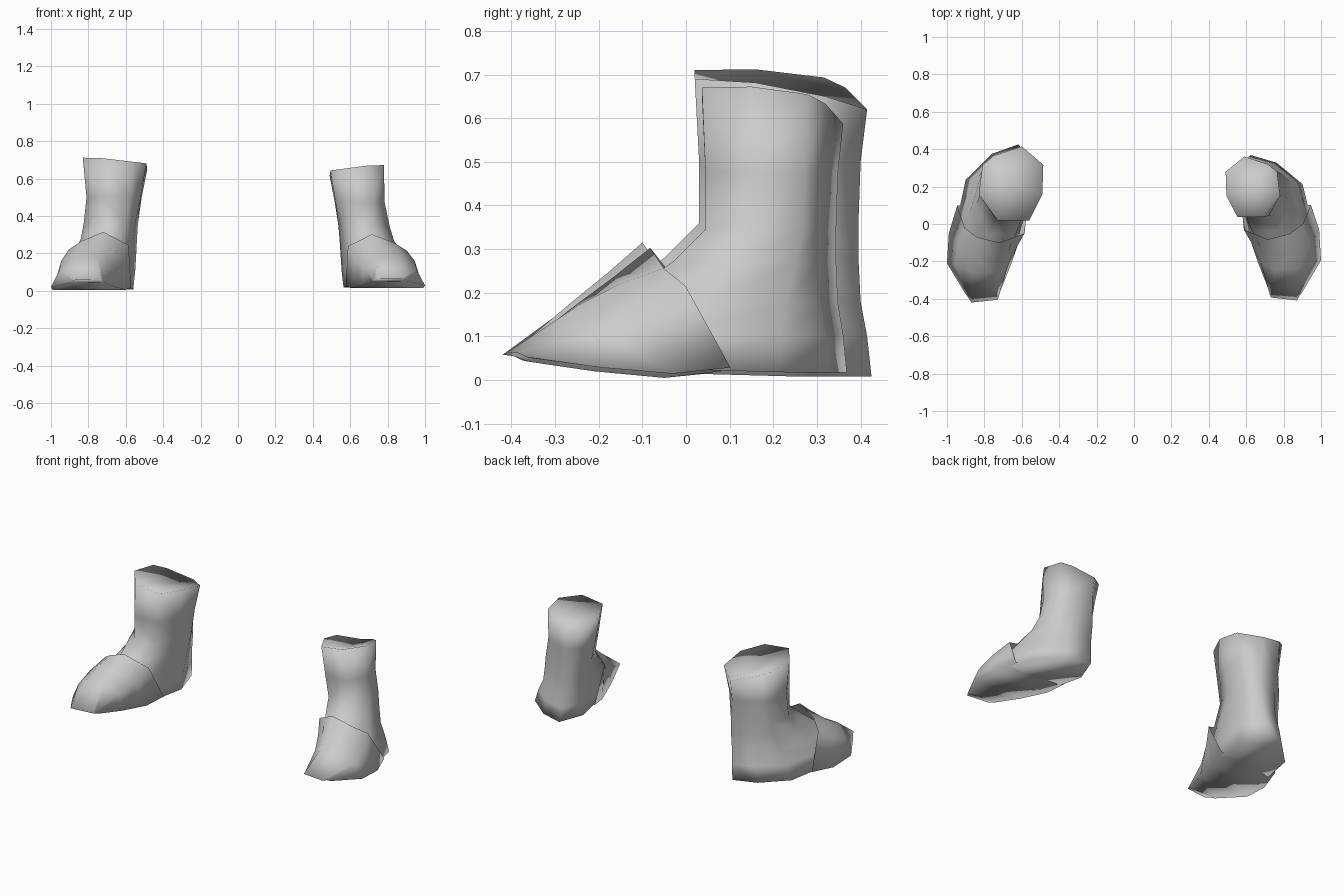
import bpy, bmesh

if "Cube" in bpy.data.objects:
    bpy.data.objects.remove(bpy.data.objects["Cube"])

grey = bpy.data.materials.new("plain_grey")
grey.diffuse_color = (0.6, 0.6, 0.6, 1)
grey.use_nodes = True
grey.node_tree.nodes["Principled BSDF"].inputs["Base Color"].default_value = grey.diffuse_color

# Horizontal slices of the boot: z front, z back, y front, y back,
# then outer and inner x at four stations from front to back
STATIONS = (0, 0.35, 0.75, 1)
SLICES = [
    (.04, .008, -.33, .425, -.90, -.74, -.965, -.61, -.90, -.56, -.76, -.62),
    (.10, .10, -.28, .415, -.89, -.74, -.935, -.61, -.87, -.55, -.75, -.61),
    (.18, .18, -.18, .40, -.85, -.69, -.89, -.59, -.83, -.545, -.74, -.60),
    (.28, .28, -.05, .395, -.78, -.63, -.84, -.565, -.81, -.54, -.73, -.59),
    (.36, .36, .03, .395, -.74, -.60, -.825, -.55, -.80, -.535, -.73, -.59),
    (.50, .50, .03, .40, -.74, -.58, -.81, -.52, -.79, -.515, -.74, -.60),
    (.71, .64, .02, .415, -.73, -.56, -.83, -.49, -.81, -.485, -.75, -.60),
]
# Toe cap arches, from the raised lip to the tip
CAP = [
    [(-.945, .10, .02), (-.905, -.02, .22), (-.84, -.07, .265), (-.72, -.10, .315),
     (-.585, -.05, .245), (-.572, .08, .02)],
    [(-.99, -.05, .005), (-.945, -.12, .16), (-.86, -.17, .225), (-.74, -.18, .245),
     (-.625, -.12, .17), (-.60, -.05, .005)],
    [(-1, -.21, .02), (-.955, -.22, .11), (-.87, -.26, .175), (-.75, -.26, .18),
     (-.675, -.22, .12), (-.655, -.21, .02)],
    [(-.90, -.375, .045), (-.885, -.395, .055), (-.87, -.42, .058), (-.73, -.405, .058),
     (-.722, -.385, .055), (-.715, -.36, .042)],
]


def slice_ring(i, s):
    """Closed outline: up the outer side, back down the inner side."""
    zf, zb, yf, yb = s[:4]
    outer, inner = [], []
    for k, t in enumerate(STATIONS):
        f = 1 - (1 - t) ** 3 if i == 0 else t ** 2
        y, z = yf + (yb - yf) * t, zf + (zb - zf) * f
        rim = i == len(SLICES) - 1
        outer.append((s[4 + 2 * k], y - .05 * (t == 1), z + .03 * t * rim))
        inner.append((s[5 + 2 * k], y, z - .02 * rim))
    return outer + inner[::-1]


def to_right(p):
    """Mirror to the slightly smaller right boot."""
    x, y, z = p
    w = -x - .485
    return (.49 + w * .99 - .1 * max(z - .2, 0) * w / .345,
            .02 + y * (.82 if y > 0 else 1.02), .01 + .93 * z)


def loft(name, rings, closed_end, lid=None):
    """Skin the rings, close one end, and optionally fan a lid at the other."""
    bm = bmesh.new()
    vs = [[bm.verts.new(p) for p in r] for r in rings]
    n = len(vs[0])
    for a, b in zip(vs, vs[1:]):
        for k in range(n):
            m = (k + 1) % n
            bm.faces.new((a[k], a[m], b[m], b[k]))
    bm.faces.new(vs[closed_end])
    if lid:
        c = bm.verts.new(lid)
        for k in range(n):
            bm.faces.new((vs[-1][k], vs[-1][(k + 1) % n], c))
    bmesh.ops.recalc_face_normals(bm, faces=bm.faces[:])
    for f in bm.faces:
        f.smooth = True
    me = bpy.data.meshes.new(name)
    bm.to_mesh(me)
    bm.free()
    me.materials.append(grey)
    ob = bpy.data.objects.new(name, me)
    bpy.context.collection.objects.link(ob)


body = [slice_ring(i, s) for i, s in enumerate(SLICES)]
for side, fit in (("left", lambda p: p), ("right", to_right)):
    # Shaft and foot with a sunken top and a softly shaded sole
    loft(side + "_boot", [[fit(p) for p in r] for r in body], 0, fit((-.66, .22, .645)))
    # Toe cap, open behind the lip
    loft(side + "_toe_cap", [[fit(p) for p in r] for r in CAP], -1)
